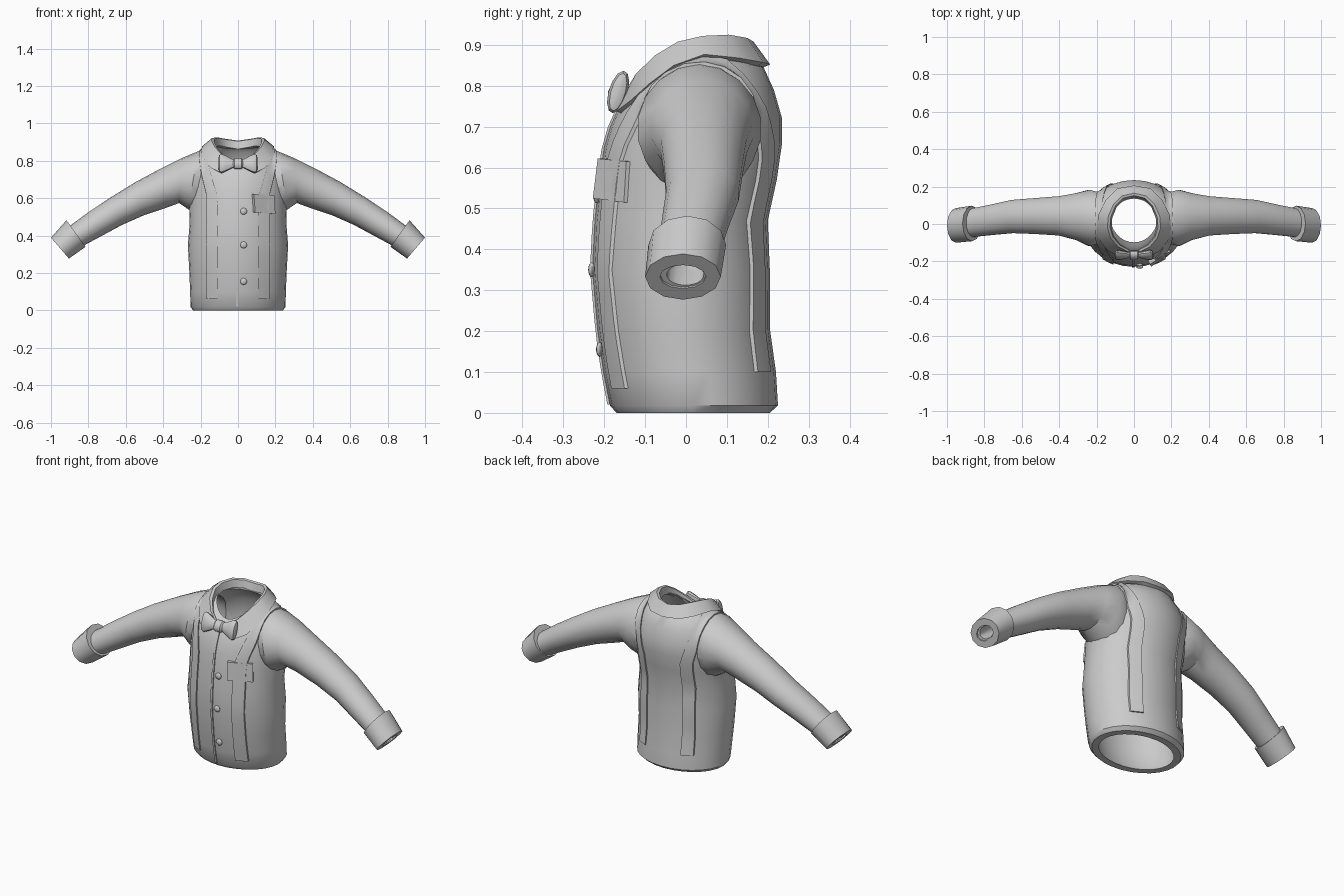
import bpy, bmesh, math
from mathutils import Vector
from mathutils.bvhtree import BVHTree

if "Cube" in bpy.data.objects:
    bpy.data.objects.remove(bpy.data.objects["Cube"])

grey = bpy.data.materials.new("cloth_grey")
grey.diffuse_color = (0.6, 0.6, 0.6, 1)
grey.use_nodes = True
grey.node_tree.nodes["Principled BSDF"].inputs["Base Color"].default_value = grey.diffuse_color


def finish(name, bm, angle=35):
    bmesh.ops.recalc_face_normals(bm, faces=bm.faces[:])
    me = bpy.data.meshes.new(name)
    bm.to_mesh(me)
    bm.free()
    me.materials.append(grey)
    ob = bpy.data.objects.new(name, me)
    bpy.context.collection.objects.link(ob)
    shade(ob, angle)
    return ob


def shade(ob, angle):
    bpy.ops.object.select_all(action='DESELECT')
    ob.select_set(True)
    bpy.context.view_layer.objects.active = ob
    bpy.ops.object.shade_smooth_by_angle(angle=math.radians(angle))


def loft(name, rings, loop=False, angle=35):
    """Skin closed rings; fan caps at both ends unless looped."""
    bm = bmesh.new()
    vs = [[bm.verts.new(p) for p in r] for r in rings]
    n = len(rings[0])
    pairs = list(zip(vs, vs[1:])) + ([(vs[-1], vs[0])] if loop else [])
    for a, b in pairs:
        for i in range(n):
            j = (i + 1) % n
            bm.faces.new((a[i], a[j], b[j], b[i]))
    if not loop:
        for r in (vs[0], vs[-1]):
            c = bm.verts.new(sum((v.co for v in r), Vector()) / n)
            for i in range(n):
                bm.faces.new((r[i], r[(i + 1) % n], c))
    return finish(name, bm, angle)


# torso rings: half width, y front, y back, z front, z side, z back
TORSO = [(.24, -.17, .205, .0, .0, .0), (.254, -.186, .225, .018, .018, .018),
         (.256, -.202, .22, .1, .1, .1), (.26, -.216, .206, .2, .2, .2),
         (.268, -.229, .205, .35, .35, .35), (.258, -.223, .2, .47, .47, .47),
         (.262, -.212, .222, .57, .57, .57), (.265, -.2, .235, .65, .66, .66),
         (.255, -.185, .235, .70, .74, .72), (.225, -.163, .215, .75, .81, .79),
         (.185, -.143, .19, .775, .86, .845), (.14, -.12, .155, .79, .88, .865)]


def torso_ring(r, inset=0.0, n=28):
    hw, yf, yb, zf, zs, zb = r
    hw, yf, yb = hw - inset, yf + inset, yb - inset
    pts = []
    for i in range(n):
        a = 2 * math.pi * i / n
        s = math.sin(a)
        y0, hy = (yf + yb) / 2, (yb - yf) / 2
        z = zs + ((zb if s > 0 else zf) - zs) * s * s
        pts.append(Vector((hw * math.cos(a), y0 + hy * s, z)))
    return pts


# sleeve rings: top x, top z, bottom x, bottom z, y front, y back
SLEEVE = [(.14, .865, .2, .5, -.10, .165), (.215, .85, .265, .54, -.12, .185),
          (.3, .815, .315, .574, -.088, .167), (.42, .755, .38, .55, -.063, .15),
          (.55, .685, .5, .51, -.055, .14), (.68, .605, .62, .457, -.05, .13),
          (.8, .525, .72, .403, -.06, .105), (.895, .455, .822, .348, -.07, .085),
          (.983, .386, .91, .29, -.075, .072)]


def sleeve_ring(r, side, inset=0.0, n=18, push=0.0):
    tx, tz, bx, bz, yf, yb = r
    c = Vector(((tx + bx) / 2 + push * .75, (yf + yb) / 2, (tz + bz) / 2 - push * .66))
    u = Vector((tx - bx, 0, tz - bz)) / 2
    u *= 1 - inset / u.length
    hy = (yb - yf) / 2 - inset
    pts = []
    for i in range(n):
        a = 2 * math.pi * i / n
        p = c + u * math.cos(a) + Vector((0, hy * math.sin(a), 0))
        pts.append(Vector((p.x * side, p.y, p.z)))
    return pts


def boolean(ob, other, op):
    m = ob.modifiers.new("cut", 'BOOLEAN')
    m.object, m.operation, m.solver = other, op, 'EXACT'
    dg = bpy.context.evaluated_depsgraph_get()
    me = bpy.data.meshes.new_from_object(ob.evaluated_get(dg))
    ob.modifiers.clear()
    ob.data = me
    bpy.data.objects.remove(other)


# shirt body: outer solids joined, then hollowed by inset copies
body = loft("shirt_body", [torso_ring(r) for r in TORSO])
for s in (1, -1):
    boolean(body, loft("sleeve", [sleeve_ring(r, s) for r in SLEEVE]), 'UNION')
inner = [torso_ring(r, .036) for r in TORSO[:-1]] + [torso_ring(TORSO[-1], .022)]
low = [p - Vector((0, 0, .06)) for p in inner[0]]
high = [p + Vector((0, 0, .15)) for p in inner[-1]]
boolean(body, loft("hollow", [low] + inner + [high]), 'DIFFERENCE')
for s in (1, -1):
    rings = [sleeve_ring(r, s, .028) for r in SLEEVE]
    rings.append(sleeve_ring(SLEEVE[-1], s, .028, push=.1))
    boolean(body, loft("sleeve_hollow", rings), 'DIFFERENCE')
shade(body, 40)
bm = bmesh.new()
bm.from_mesh(body.data)
tree = BVHTree.FromBMesh(bm)
bm.free()

# cuffs
C0 = (.917, .482, .815, .34, -.092, .098)
C1 = (1.0, .389, .904, .277, -.1, .085)
for s, side in ((1, "left"), (-1, "right")):
    loft("cuff_" + side, [sleeve_ring(C0, s, 0, 12), sleeve_ring(C1, s, 0, 12),
                          sleeve_ring(C1, s, .036, 12), sleeve_ring(C0, s, .04, 12)], True)


def strip(name, rows, lift):
    """Thin band laid on the body. Each row holds (ray start, inward direction)."""
    bm = bmesh.new()
    top, bot = [], []
    for row in rows:
        hits = [(tree.ray_cast(o, d)[0], d) for o, d in row]
        if any(h is None for h, d in hits):
            continue
        top.append([bm.verts.new(h - d * lift) for h, d in hits])
        bot.append([bm.verts.new(h + d * .006) for h, d in hits])
    n = len(top[0])
    for k in range(len(top) - 1):
        for i in range(n - 1):
            for g in (top, bot):
                bm.faces.new((g[k][i], g[k][i + 1], g[k + 1][i + 1], g[k + 1][i]))
        for i in (0, n - 1):
            bm.faces.new((top[k][i], top[k + 1][i], bot[k + 1][i], bot[k][i]))
    for k in (0, -1):
        for i in range(n - 1):
            bm.faces.new((top[k][i], top[k][i + 1], bot[k][i + 1], bot[k][i]))
    return finish(name, bm)


# suspenders: up the front, over the shoulder, down the back
for s, side in ((1, "left"), (-1, "right")):
    path = [(-.6, .06 + .56 * i / 10, 1, 0) for i in range(11)]
    for deg in range(12, 169, 12):
        a = math.radians(deg)
        cy, cz = -math.cos(a), math.sin(a)
        path.append((.02 + .5 * cy, .62 + .5 * cz, -cy, -cz))
    path += [(.6, .62 - .52 * i / 10, -1, 0) for i in range(11)]
    rows = []
    for y, z, dy, dz in path:
        t = min(max((z - .6) / .45, 0), 1)
        x0, x1 = .11 + .055 * t, .168 + .037 * t
        rows.append([(Vector((s * (x0 + (x1 - x0) * k / 3), y, z)), Vector((0, dy, dz)))
                     for k in range(4)])
    strip("suspender_" + side, rows, .009)

# front placket edge
ahead = Vector((0, 1, 0))
strip("placket_edge", [[(Vector((x, -.6, .02 + .73 * i / 14)), ahead) for x in (-.01, .002)]
                       for i in range(15)], .006)

# buttons
for i, z in enumerate((.155, .35, .53)):
    p = tree.ray_cast(Vector((.03, -.6, z)), ahead)[0]
    bm = bmesh.new()
    bmesh.ops.create_uvsphere(bm, u_segments=12, v_segments=8, radius=.018)
    for v in bm.verts:
        v.co = Vector((v.co.x, v.co.y * .5, v.co.z)) + p - Vector((0, .004, 0))
    finish("button_%d" % (i + 1), bm)

# chest pocket: a flat slab across the curve of the chest
quad = [Vector(p) for p in ((.085, -.216, .622), (.195, -.146, .615),
                            (.2, -.152, .515), (.092, -.228, .525))]
back = Vector((-.012, .026, 0))
loft("pocket", [quad, [p + back for p in quad]], angle=20)

# folded collar: columns of top edge and outer edge, mirrored about the back
COLLAR = [((0, .165, .908), (0, .206, .852)), ((.065, .15, .917), (.09, .19, .857)),
          ((.11, .105, .925), (.15, .13, .868)), ((.138, .04, .922), (.192, .045, .877)),
          ((.142, -.02, .908), (.198, -.03, .85)), ((.125, -.075, .875), (.182, -.09, .805)),
          ((.085, -.122, .83), (.145, -.138, .762)), ((.028, -.15, .785), (.095, -.17, .738))]
cols = []
for s, seq in ((-1, COLLAR[:0:-1]), (1, COLLAR)):
    for t, o in seq:
        t, o = Vector((t[0] * s, *t[1:])), Vector((o[0] * s, *o[1:]))
        inn = Vector((t.x * .84, t.y * .86, t.z - .045))
        rim = Vector((t.x * .9, t.y * .92, t.z - .004))
        under = Vector((o.x * .9, o.y * .9, o.z - .008))
        cols.append([rim, t, o, under, inn])
loft("collar", cols, angle=40)


# bow tie: puffed wings and a knot, leaning back with the chest
def bow_ring(x, hy, hz, n=12):
    pts = []
    for i in range(n):
        a = 2 * math.pi * i / n
        z = hz * math.sin(a)
        pts.append(Vector((x, -.166 + hy * math.cos(a) + .25 * z, .785 + z)))
    return pts


WING = [(.01, .012, .018), (.035, .016, .026), (.065, .022, .042),
        (.088, .024, .052), (.1, .018, .046), (.104, .008, .03)]
for s, side in ((1, "left"), (-1, "right")):
    loft("bow_wing_" + side, [bow_ring(x * s, a, b) for x, a, b in WING])
loft("bow_knot", [bow_ring(x, a, b) for x, a, b in
                  ((-.026, .014, .02), (-.018, .025, .029), (.018, .025, .029), (.026, .014, .02))])
